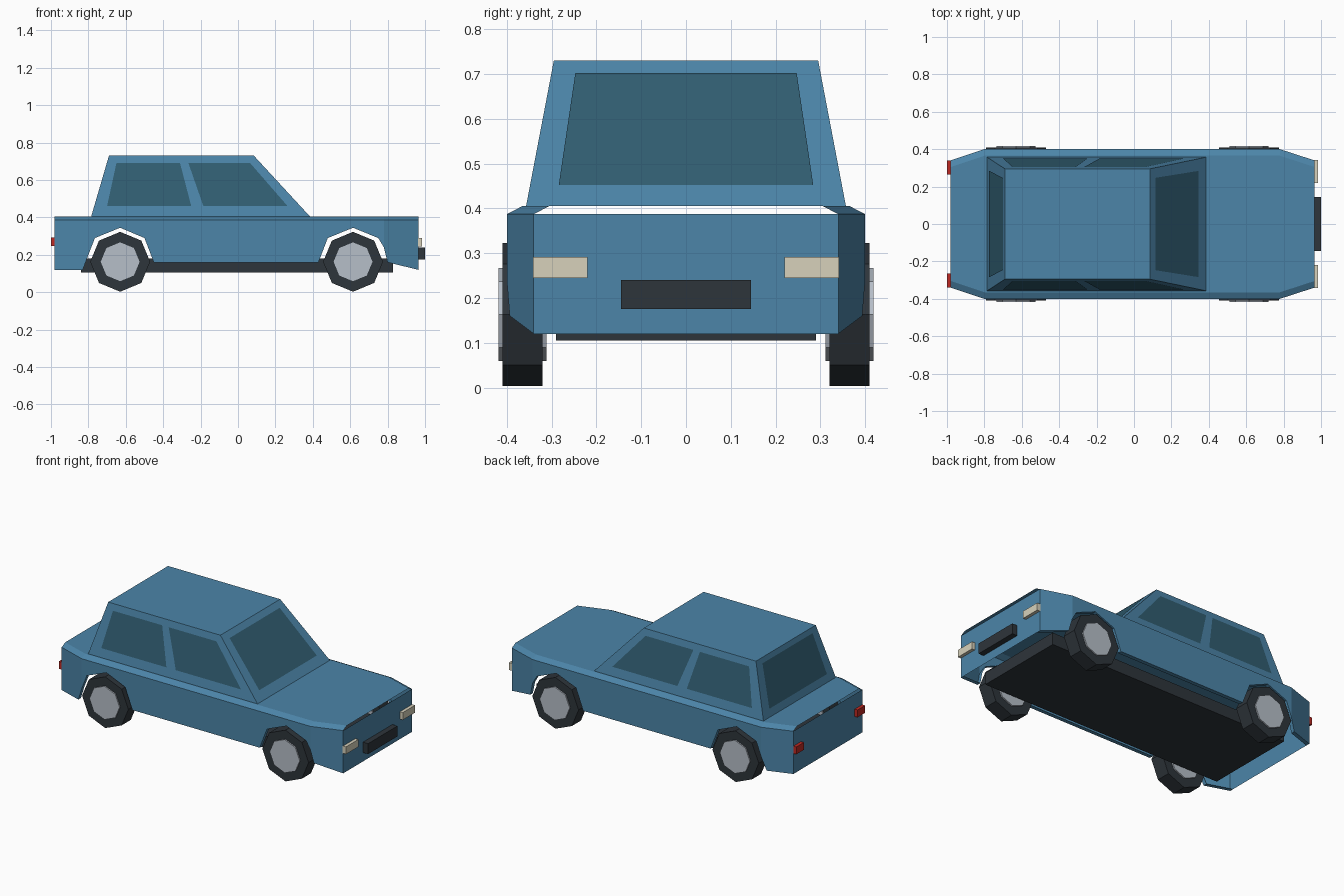
import bpy, bmesh, math
from mathutils import Vector

if "Cube" in bpy.data.objects:
    bpy.data.objects.remove(bpy.data.objects["Cube"])


def mat(name, rgb):
    m = bpy.data.materials.new(name)
    m.diffuse_color = (*rgb, 1)
    m.use_nodes = True
    m.node_tree.nodes["Principled BSDF"].inputs["Base Color"].default_value = m.diffuse_color
    return m


BLUE = mat("blue paint", (0.072, 0.235, 0.395))
GLASS = mat("tinted glass", (0.031, 0.112, 0.168))
DARK = mat("dark rubber", (0.027, 0.035, 0.043))
SILVER = mat("silver hub", (0.47, 0.52, 0.58))
CREAM = mat("cream lamp", (0.68, 0.64, 0.50))
RED = mat("red lamp", (0.52, 0.022, 0.016))


def build(name, verts, faces, material, recalc=True):
    bm = bmesh.new()
    vs = [bm.verts.new(v) for v in verts]
    for f in faces:
        bm.faces.new([vs[i] for i in f])
    bmesh.ops.remove_doubles(bm, verts=bm.verts, dist=1e-5)
    if recalc:
        bmesh.ops.recalc_face_normals(bm, faces=bm.faces)
    me = bpy.data.meshes.new(name)
    bm.to_mesh(me)
    bm.free()
    me.materials.append(material)
    ob = bpy.data.objects.new(name, me)
    bpy.context.collection.objects.link(ob)
    return ob


BOX = [(0, 1, 3, 2), (4, 6, 7, 5), (0, 4, 5, 1), (2, 3, 7, 6), (0, 2, 6, 4), (1, 5, 7, 3)]


def box(name, xs, ys, zs, material):
    return build(name, [(x, y, z) for x in xs for y in ys for z in zs], BOX, material)


# Body shell: lower outline with wheel arches, swept up to the shoulder and deck
LOWER = [(-0.98, 0.12), (-0.83, 0.12), (-0.80, 0.20), (-0.765, 0.29), (-0.63, 0.345),
         (-0.50, 0.29), (-0.45, 0.16), (0.43, 0.16), (0.48, 0.29), (0.615, 0.345),
         (0.75, 0.29), (0.78, 0.24), (0.80, 0.16), (0.965, 0.12)]
SHOULDER, DECK, LIP = 0.387, 0.405, 0.025


def half_width(x):
    if x < -0.80:
        return 0.40 - 0.06 * (-0.80 - x) / 0.18
    if x > 0.78:
        return 0.40 - 0.06 * (x - 0.78) / 0.185
    return 0.40


verts, faces = [], []
for x, z in LOWER:
    w = half_width(x)
    for s in (-1, 1):
        verts += [(x, s * (w - LIP), z), (x, s * w, z),
                  (x, s * w, SHOULDER), (x, s * (w - 0.035), DECK)]
for i in range(len(LOWER) - 1):
    a, b = i * 8, i * 8 + 8
    for s in (0, 4):
        for k in range(3):
            faces.append((a + s + k, b + s + k, b + s + k + 1, a + s + k + 1))
    faces.append((a + 3, b + 3, b + 7, a + 7))
last = (len(LOWER) - 1) * 8
for e in (0, last):                      # nose and tail panels
    faces.append((e + 1, e + 2, e + 6, e + 5))
build("body_shell", verts, faces, BLUE)

# Cabin
X0, X1, T0, T1 = -0.785, 0.385, -0.69, 0.085
ROOF, WB, WT = 0.73, 0.357, 0.295
cabin = [(x, y, z) for x, y, z in
         [(X0, -WB, DECK), (T0, -WT, ROOF), (X0, WB, DECK), (T0, WT, ROOF),
          (X1, -WB, DECK), (T1, -WT, ROOF), (X1, WB, DECK), (T1, WT, ROOF)]]
build("cabin", cabin, BOX, BLUE)


# Windows: thin panes lying just proud of the sloping cabin faces
def pane(name, pts, outward):
    pts = [Vector(p) for p in pts]
    n = (pts[1] - pts[0]).cross(pts[2] - pts[0]).normalized()
    if n.dot(Vector(outward)) < 0:
        n = -n
        pts.reverse()
    build(name, [p + n * 0.003 for p in pts], [(0, 1, 2, 3)], GLASS, recalc=False)


def slope(z, low, high):
    return low + (high - low) * (z - DECK) / (ROOF - DECK)


SIDE = {"rear_side_window": (-0.70, -0.25, -0.31, -0.65),
        "front_side_window": (-0.185, 0.265, 0.065, -0.265)}
for s, side in ((-1, "right"), (1, "left")):
    for name, xs in SIDE.items():
        pane(f"{name}_{side}", [(x, s * slope(z, WB, WT), z)
             for x, z in zip(xs, (0.46, 0.46, 0.69, 0.69))], (0, s, 0))
for name, low, high, d in (("windshield", X1, T1, 1), ("rear_window", X0, T0, -1)):
    pane(name, [(slope(z, low, high), y, z) for y, z in
         ((-0.284, 0.45), (0.284, 0.45), (0.247, 0.70), (-0.247, 0.70))], (d, 0, 0))

# Floor pan
box("floor_pan", (-0.84, 0.83), (-0.29, 0.29), (0.105, 0.18), DARK)


# Wheels: eight-sided tyres with hubs passing through them
def drum(name, x, y0, y1, r, material):
    ring = [(x + r * math.sin(k * math.pi / 4), 0.163 + r * math.cos(k * math.pi / 4))
            for k in range(8)]
    vs = [(px, y, pz) for y in (y0, y1) for px, pz in ring]
    fs = [(k, (k + 1) % 8, 8 + (k + 1) % 8, 8 + k) for k in range(8)]
    fs += [tuple(range(8)), tuple(range(8, 16))]
    build(name, vs, fs, material)


for x, end in ((-0.63, "rear"), (0.615, "front")):
    for s, side in ((-1, "right"), (1, "left")):
        drum(f"{end}_tyre_{side}", x, s * 0.32, s * 0.41, 0.16, DARK)
        drum(f"{end}_hub_{side}", x, s * 0.311, s * 0.418, 0.104, SILVER)

# Lamps and grille
for s, side in ((-1, "right"), (1, "left")):
    box(f"headlight_{side}", (0.955, 0.985), (s * 0.22, s * 0.341), (0.245, 0.291), CREAM)
    box(f"tail_light_{side}", (-1.0, -0.97), (s * 0.265, s * 0.34), (0.248, 0.294), RED)
box("grille", (0.955, 1.0), (-0.145, 0.145), (0.175, 0.24), DARK)
